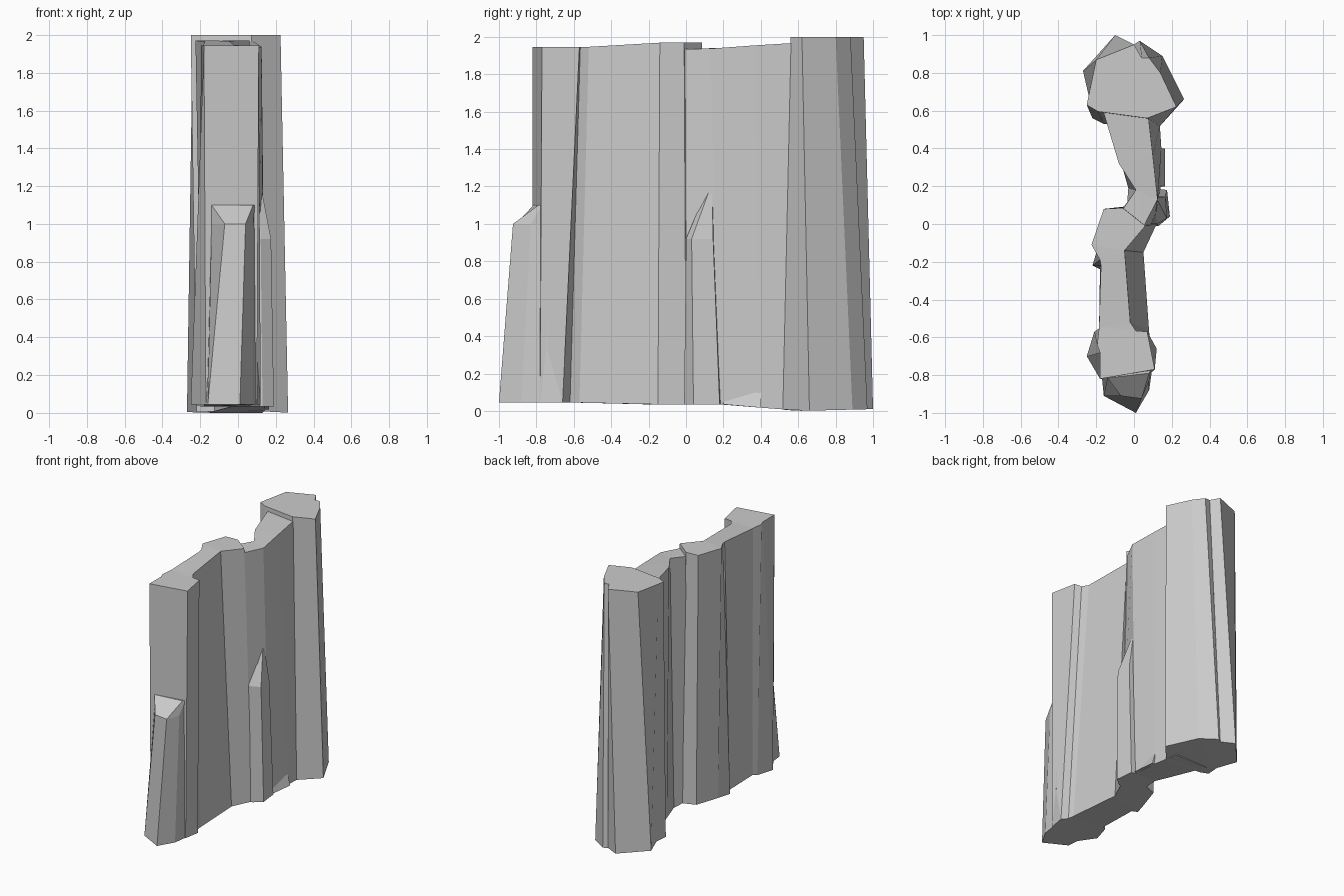
import bpy, bmesh


def ramp(stops):
    """Height that varies linearly along y between the given stops."""
    def height(y):
        for (y0, z0), (y1, z1) in zip(stops, stops[1:]):
            if y <= y1:
                return z0 + (z1 - z0) * max(0, (y - y0) / (y1 - y0))
        return stops[-1][1]
    return height


def loft(name, rings):
    """Solid through rings of (x, y) points, each with a height or height function."""
    bm = bmesh.new()
    loops = []
    for pts, z in rings:
        loops.append([bm.verts.new((x, y, z(y) if callable(z) else z)) for x, y in pts])
    n = len(loops[0])
    for a, b in zip(loops, loops[1:]):
        for i in range(n):
            j = (i + 1) % n
            bm.faces.new((a[i], a[j], b[j], b[i]))
    caps = [bm.faces.new(loops[0][::-1]), bm.faces.new(loops[-1])]
    bmesh.ops.triangulate(bm, faces=caps)
    bmesh.ops.recalc_face_normals(bm, faces=bm.faces[:])
    mesh = bpy.data.meshes.new(name)
    bm.to_mesh(mesh)
    bm.free()
    ob = bpy.data.objects.new(name, mesh)
    bpy.context.collection.objects.link(ob)
    return ob


base = ramp([(-0.6, 0.045), (-0.2, 0.035), (0.2, 0.035), (0.6, 0.0), (1.0, 0.01)])
front_top = ramp([(-0.55, 1.945), (-0.12, 1.97), (0.1, 1.97)])
back_top = ramp([(-0.02, 1.935), (0.1, 1.935), (0.58, 1.97)])

# Front half of the wall
wall = loft("rock_wall", [
    ([(-0.17, -0.82), (0.10, -0.78), (0.12, -0.66), (0.085, -0.62), (0.08, -0.57),
      (0.05, -0.15), (0.12, 0.0), (-0.02, 0.10), (-0.13, 0.06), (-0.19, -0.12),
      (-0.22, -0.22), (-0.18, -0.24), (-0.18, -0.55), (-0.21, -0.57), (-0.25, -0.70)], base),
    ([(-0.18, -0.82), (0.11, -0.77), (0.07, -0.57), (0.01, -0.565), (-0.02, -0.52),
      (-0.05, -0.14), (0.06, -0.01), (-0.06, 0.085), (-0.16, 0.08), (-0.225, -0.11),
      (-0.18, -0.19), (-0.175, -0.22), (-0.185, -0.55), (-0.195, -0.64), (-0.18, -0.68)],
     front_top)])

# Back half of the wall, slightly lower at the step
back_wall = loft("back_wall", [
    ([(0.11, -0.01), (0.14, 0.18), (0.145, 0.40), (0.13, 0.62), (-0.15, 0.62),
      (-0.07, 0.33), (-0.03, 0.19), (-0.04, 0.06), (0.0, -0.02)], base),
    ([(0.05, -0.015), (0.125, 0.13), (0.10, 0.36), (0.07, 0.62), (-0.17, 0.62),
      (-0.08, 0.32), (0.01, 0.18), (-0.065, 0.07), (-0.04, 0.0)], back_top)])

# Tall pillar at the back end
pillar = loft("back_pillar", [
    ([(-0.16, 0.53), (0.13, 0.51), (0.265, 0.66), (0.15, 0.89), (0.03, 0.97),
      (0.0, 0.95), (-0.10, 1.0), (-0.27, 0.81), (-0.21, 0.66), (-0.22, 0.56)], base),
    ([(-0.19, 0.595), (0.07, 0.56), (0.225, 0.62), (0.14, 0.80), (0.08, 0.88),
      (0.04, 0.88), (0.0, 0.95), (-0.20, 0.87), (-0.24, 0.68), (-0.25, 0.63)], 2.0)])

# Sloped buttress on the front end
front_buttress = loft("front_buttress", [
    ([(-0.17, -0.81), (-0.16, -0.91), (0.01, -1.0), (0.08, -0.88), (0.10, -0.74),
      (-0.10, -0.70)], base),
    ([(-0.15, -0.80), (-0.07, -0.91), (0.04, -0.925), (0.08, -0.83), (0.09, -0.74),
      (-0.10, -0.70)], 1.0),
    ([(-0.14, -0.79), (-0.14, -0.815), (0.08, -0.79), (0.09, -0.77), (0.09, -0.72),
      (-0.10, -0.70)], 1.1)])

# Pointed rib on the right side
side_rib = loft("side_rib", [
    ([(0.06, -0.01), (0.13, -0.01), (0.19, 0.04), (0.175, 0.18), (0.09, 0.19)], base),
    ([(0.05, 0.0), (0.12, 0.0), (0.175, 0.03), (0.165, 0.145), (0.08, 0.15)], 0.92),
    ([(0.09, 0.12), (0.11, 0.11), (0.125, 0.125), (0.125, 0.14), (0.09, 0.145)], 1.18)])

# Small chip at the foot of the right side
chip = loft("foot_chip", [
    ([(0.10, 0.19), (0.165, 0.20), (0.165, 0.40), (0.10, 0.40)], base),
    ([(0.10, 0.19), (0.14, 0.20), (0.14, 0.40), (0.10, 0.40)],
     ramp([(0.19, 0.045), (0.40, 0.11)]))])

# Fuse all parts into one rock
parts = [back_wall, pillar, front_buttress, side_rib, chip]
for part in parts:
    mod = wall.modifiers.new(part.name, 'BOOLEAN')
    mod.operation = 'UNION'
    mod.solver = 'EXACT'
    mod.object = part
bpy.context.view_layer.objects.active = wall
for part in parts:
    bpy.ops.object.modifier_apply(modifier=part.name)
for part in parts:
    bpy.data.objects.remove(part)
